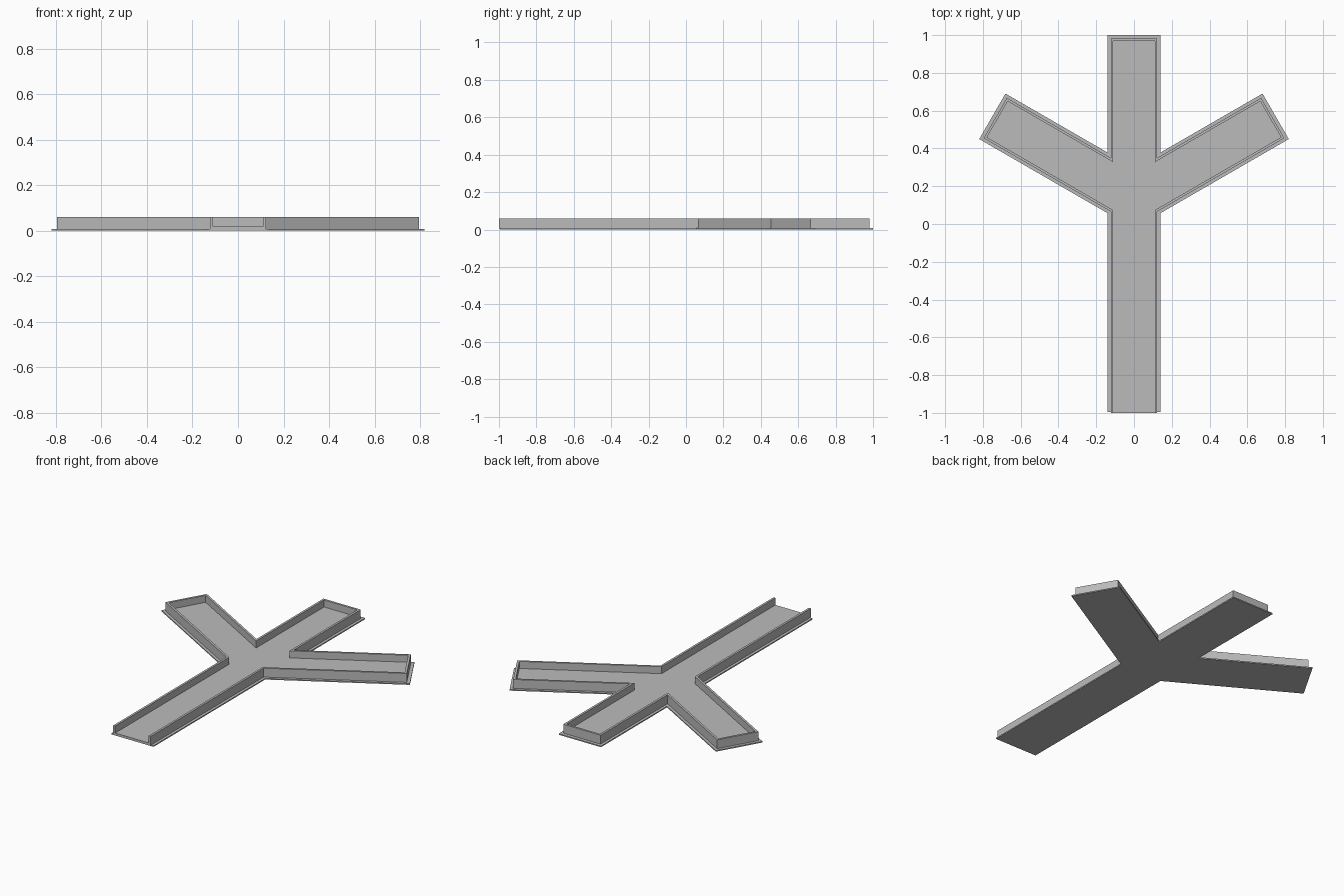
import bpy, bmesh, math

cube = bpy.data.objects.get("Cube")
if cube:
    bpy.data.objects.remove(cube, do_unlink=True)

ANGLE = math.radians(30)
HUB_Y = 0.137          # where the side branch axes cross the main axis


def make_material(name, value):
    mat = bpy.data.materials.new(name)
    mat.use_nodes = True
    colour = (value, value, value, 1)
    mat.diffuse_color = colour
    mat.node_tree.nodes["Principled BSDF"].inputs["Base Color"].default_value = colour
    return mat


GREY = make_material("plain grey", 0.5)


def outline(w, front, back, reach):
    """Three-branched plan outline, counter-clockwise from the front left corner."""
    c, s = math.cos(ANGLE), math.sin(ANGLE)
    ex, ey = reach * c, HUB_Y + reach * s
    base = HUB_Y + w * math.tan(ANGLE)
    half = [(w, front), (w, base - w / c),
            (ex + w * s, ey - w * c), (ex - w * s, ey + w * c),
            (w, base + w / c), (w, back)]
    return half + [(-x, y) for x, y in reversed(half)]


def ring(bm, points, z):
    return [bm.verts.new((x, y, z)) for x, y in points]


def finish(bm, name):
    bmesh.ops.recalc_face_normals(bm, faces=bm.faces)
    mesh = bpy.data.meshes.new(name)
    bm.to_mesh(mesh)
    bm.free()
    mesh.materials.append(GREY)
    bpy.context.collection.objects.link(bpy.data.objects.new(name, mesh))


def bridge(bm, a, b, closed):
    n = len(a)
    for i in range(n if closed else n - 1):
        j = (i + 1) % n
        bm.faces.new((a[i], a[j], b[j], b[i]))


# Thin base plate forming a flange around the walls
bm = bmesh.new()
plan = outline(0.139, -0.994, 1.0, 0.866)
low, high = ring(bm, plan, 0), ring(bm, plan, 0.007)
bm.faces.new(low)
bm.faces.new(high)
bridge(bm, low, high, True)
finish(bm, "base_plate")

# Open-topped channel with upright walls, open at the front end
bm = bmesh.new()
outer_plan = outline(0.123, -1.0, 0.981, 0.848)
inner_plan = outline(0.110, -1.0, 0.968, 0.835)
outer_low, outer_top = ring(bm, outer_plan, 0.006), ring(bm, outer_plan, 0.06)
inner_low, inner_top = ring(bm, inner_plan, 0.018), ring(bm, inner_plan, 0.06)
bm.faces.new(outer_low)
bm.faces.new(inner_low)
bridge(bm, outer_low, outer_top, False)
bridge(bm, outer_top, inner_top, False)
bridge(bm, inner_top, inner_low, False)
# U-shaped front end
bm.faces.new((outer_low[-1], outer_low[0], outer_top[0], inner_top[0],
              inner_low[0], inner_low[-1], inner_top[-1], outer_top[-1]))
finish(bm, "channel")
